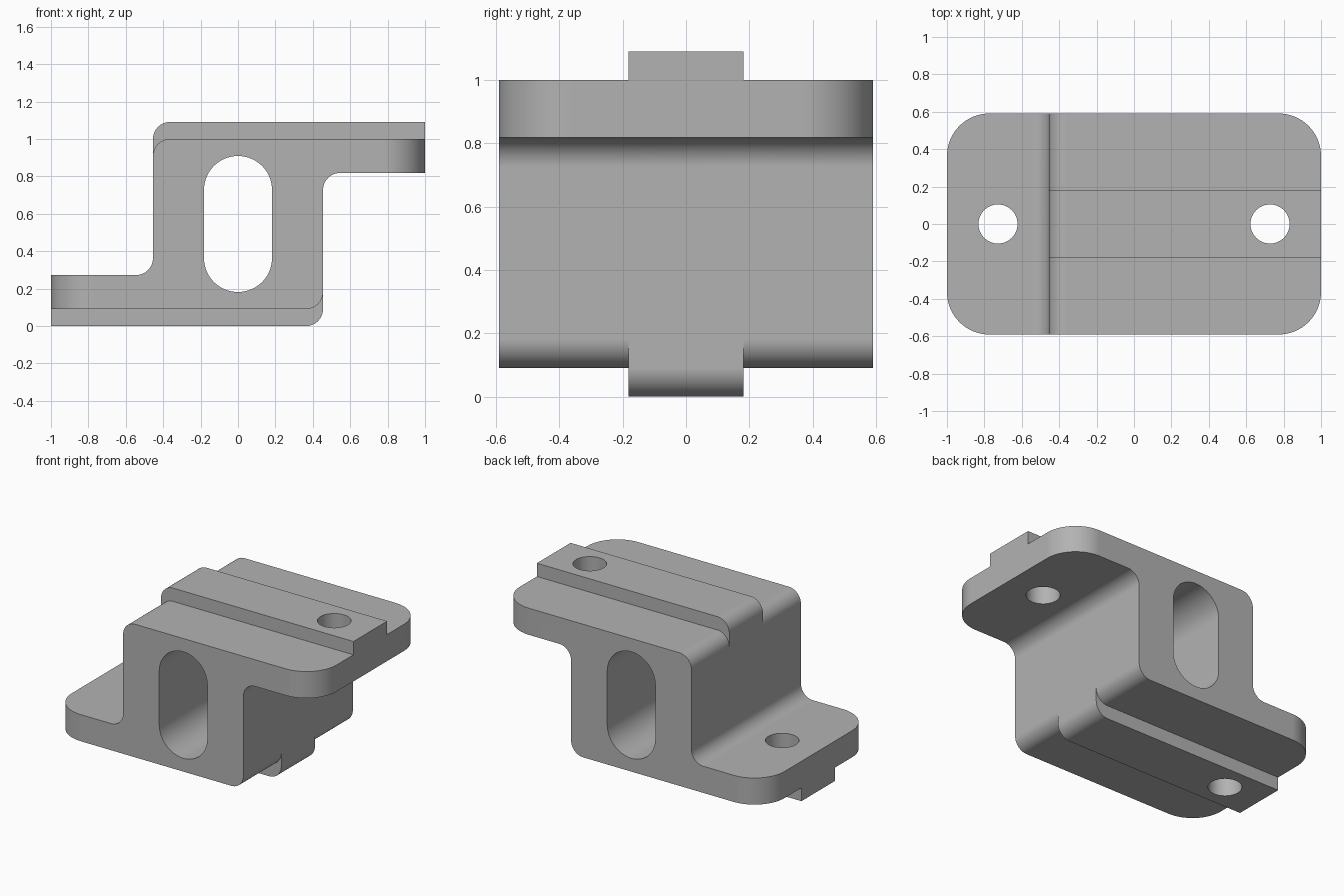
import bpy
import bmesh
import math
from mathutils import Vector

U = 1 / 11  # design unit: the bracket is 22 units long

cube = bpy.data.objects.get("Cube")
if cube:
    bpy.data.objects.remove(cube, do_unlink=True)

metal = bpy.data.materials.new("plain_grey")
metal.use_nodes = True
GREY = (0.45, 0.45, 0.45, 1)
metal.diffuse_color = GREY
metal.node_tree.nodes["Principled BSDF"].inputs["Base Color"].default_value = GREY


def fillet(corners, steps=16):
    """Turn (a, b, radius) corners into an outline with rounded corners."""
    outline = []
    for i, (a, b, r) in enumerate(corners):
        p = Vector((a, b))
        if r == 0:
            outline.append(p)
            continue
        d1 = (Vector(corners[i - 1][:2]) - p).normalized()
        d2 = (Vector(corners[(i + 1) % len(corners)][:2]) - p).normalized()
        half = d1.angle(d2) / 2
        centre = p + (d1 + d2).normalized() * r / math.sin(half)
        start = p + d1 * r / math.tan(half) - centre
        end = p + d2 * r / math.tan(half) - centre
        sweep = start.angle_signed(end)
        for k in range(steps + 1):
            t = -sweep * k / steps
            c, s = math.cos(t), math.sin(t)
            outline.append(centre + Vector((start.x * c - start.y * s,
                                            start.x * s + start.y * c)))
    return outline


def prism(name, outline, axis, low, high):
    """Extrude an outline along y (outline in x, z) or z (outline in x, y)."""
    bm = bmesh.new()
    verts = [bm.verts.new(Vector((p.x, low, p.y) if axis == "y" else (p.x, p.y, low)) * U)
             for p in outline]
    face = bm.faces.new(verts)
    moved = bmesh.ops.extrude_face_region(bm, geom=[face])["geom"]
    shift = Vector((0, 1, 0) if axis == "y" else (0, 0, 1)) * (high - low) * U
    bmesh.ops.translate(bm, vec=shift,
                        verts=[g for g in moved if isinstance(g, bmesh.types.BMVert)])
    bmesh.ops.recalc_face_normals(bm, faces=bm.faces)
    mesh = bpy.data.meshes.new(name)
    bm.to_mesh(mesh)
    bm.free()
    mesh.materials.append(metal)
    obj = bpy.data.objects.new(name, mesh)
    bpy.context.collection.objects.link(obj)
    return obj


def combine(target, tool, operation):
    """Apply a boolean and discard the tool."""
    mod = target.modifiers.new(operation, "BOOLEAN")
    mod.operation, mod.object, mod.solver = operation, tool, "EXACT"
    bpy.context.view_layer.objects.active = target
    bpy.ops.object.modifier_apply(modifier=mod.name)
    bpy.data.objects.remove(tool, do_unlink=True)


def step_profile(bottom, top):
    """Z-shaped section; the ends overshoot and are trimmed to the plan outline."""
    return fillet([(-12, bottom, 0), (5, bottom, 1), (5, 9, 1), (12, 9, 0),
                   (12, top, 0), (-5, top, 1), (-5, 3, 1), (-12, 3, 0)])


# Stepped body with the raised key running along both flanges
bracket = prism("offset_bracket", step_profile(1, 11), "y", -7, 7)
combine(bracket, prism("key", step_profile(0, 12), "y", -2, 2), "UNION")

# Plan outline with rounded corners
w, d, r = 11, 6.5, 2.5
plan = fillet([(-w, -d, r), (w, -d, r), (w, d, r), (-w, d, r)])
combine(bracket, prism("plan_outline", plan, "z", -2, 14), "INTERSECT")

# Slot through the web
slot = fillet([(-2, 2, 1.999), (2, 2, 1.999), (2, 10, 1.999), (-2, 10, 1.999)], 20)
combine(bracket, prism("slot", slot, "y", -9, 9), "DIFFERENCE")

# Bolt hole in each flange
for x in (-8, 8):
    circle = [Vector((x + 1.15 * math.cos(a), 1.15 * math.sin(a)))
              for a in (math.tau * k / 48 for k in range(48))]
    combine(bracket, prism("bolt_hole", circle, "z", -2, 14), "DIFFERENCE")

# Smooth rounds, crisp edges, flat planes
bpy.ops.object.select_all(action="DESELECT")
bracket.select_set(True)
bpy.context.view_layer.objects.active = bracket
bpy.ops.object.shade_smooth_by_angle(angle=math.radians(30))
normals = bracket.modifiers.new("flat_planes", "WEIGHTED_NORMAL")
normals.keep_sharp = True
